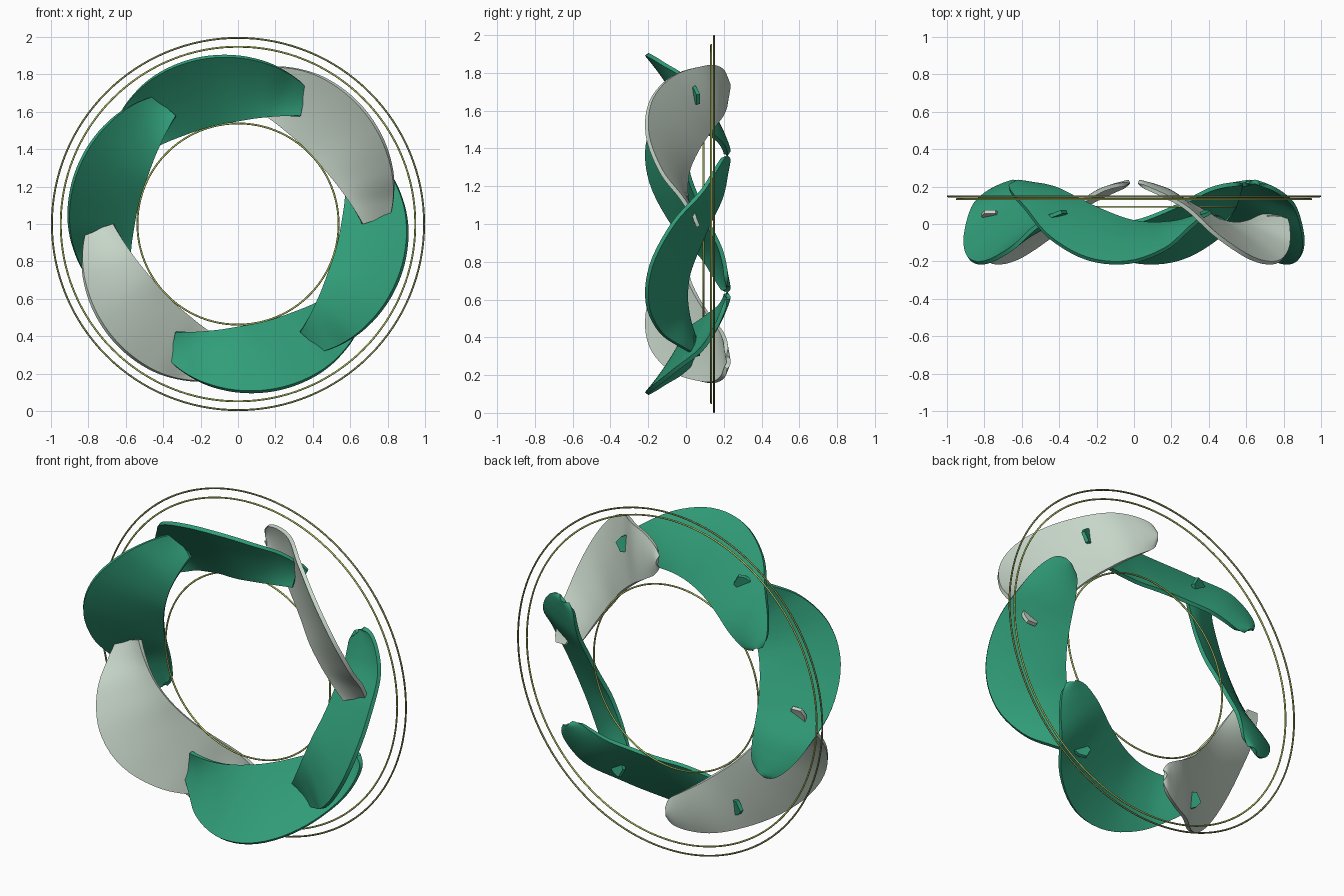
import bpy, math
from mathutils import Vector

if "Cube" in bpy.data.objects:
    bpy.data.objects.remove(bpy.data.objects["Cube"])

def material(name, rgb):
    m = bpy.data.materials.new(name)
    m.diffuse_color = (*rgb, 1)
    m.use_nodes = True
    m.node_tree.nodes["Principled BSDF"].inputs["Base Color"].default_value = m.diffuse_color
    return m

GREEN = material("green", (0.03, 0.34, 0.19))
PALE = material("pale", (0.58, 0.68, 0.59))
YELLOW = material("yellow_green", (0.42, 0.52, 0.12))
OLIVE = material("olive", (0.22, 0.25, 0.08))

# Blade stations: outer edge (angle, radius, depth), inner edge (angle, radius, depth)
STATIONS = [
    (-58, .76, .21, -57.5, .70, .212),
    (-55.5, .81, .195, -55.5, .65, .211),
    (-49, .852, .15, -50, .615, .203),
    (-41, .882, .08, -42, .585, .178),
    (-30, .905, -.07, -30, .556, .12),
    (-16, .910, -.185, -16, .545, .062),
    (-2, .898, -.205, -2, .550, .015),
    (11, .873, -.135, 11, .580, .0),
    (20, .845, -.03, 22, .622, .012),
    (26, .82, .03, 30, .665, .035),
]
STEPS, ACROSS = 5, 10

def catmull(a, b, c, d, t):
    return [0.5 * (2*q + (r-p)*t + (2*p-5*q+4*r-s)*t*t + (3*q-p-3*r+s)*t**3)
            for p, q, r, s in zip(a, b, c, d)]

def resample(pts):
    n, out = len(pts), []
    for i in range(n - 1):
        for k in range(STEPS):
            out.append(catmull(pts[max(i-1, 0)], pts[i], pts[i+1],
                               pts[min(i+2, n-1)], k / STEPS))
    return out + [list(pts[-1])]

def point(deg, r, y):
    a = math.radians(deg)
    return Vector((r * math.sin(a), y, 1 + r * math.cos(a)))

def sheet(name, grid, mat, thick):
    nc = len(grid[0])
    verts = [v for row in grid for v in row]
    faces = [(i*nc+j, i*nc+j+1, (i+1)*nc+j+1, (i+1)*nc+j)
             for i in range(len(grid)-1) for j in range(nc-1)]
    me = bpy.data.meshes.new(name)
    me.from_pydata(verts, [], faces)
    me.materials.append(mat)
    ob = bpy.data.objects.new(name, me)
    bpy.context.collection.objects.link(ob)
    s = ob.modifiers.new("thickness", 'SOLIDIFY')
    s.thickness, s.offset = thick, 0
    bpy.ops.object.select_all(action='DESELECT')
    ob.select_set(True)
    bpy.context.view_layer.objects.active = ob
    bpy.ops.object.modifier_apply(modifier=s.name)
    bpy.ops.object.shade_smooth_by_angle(angle=math.radians(35))
    return ob

# Six overlapping twisted blades, each with a tab slotted into the next one
rows = resample(STATIONS)
for n, mat in enumerate([GREEN, PALE, GREEN, GREEN, PALE, GREEN]):
    turn = 60 * n
    grid = []
    for ao, ro, yo, ai, ri, yi in rows:
        outer, inner = point(ao + turn, ro, yo), point(ai + turn, ri, yi)
        row = []
        for j in range(ACROSS + 1):
            t = j / ACROSS
            p = outer.lerp(inner, t)
            p.y += 0.06 * t * (1 - t)
            row.append(p)
        grid.append(row)
    sheet(f"blade_{n+1}", grid, mat, 0.022)
    tab = [[point(a + turn, r, y) for r in (rm + h, rm - h)]
           for a, rm, h, y in ((25, .765, .05, .035), (28.5, .77, .045, .05), (31, .77, .03, .065))]
    sheet(f"tab_{n+1}", tab, mat, 0.02)

# Thin hoops behind the blades
for name, radius, depth, mat in (("outer_hoop", .995, .148, OLIVE),
                                 ("middle_hoop", .948, .133, YELLOW),
                                 ("inner_hoop", .538, .092, YELLOW)):
    bpy.ops.mesh.primitive_torus_add(major_radius=radius, minor_radius=.005,
                                     major_segments=128, minor_segments=8,
                                     location=(0, depth, 1), rotation=(math.pi/2, 0, 0))
    hoop = bpy.context.object
    hoop.name = name
    hoop.data.materials.append(mat)
    bpy.ops.object.shade_smooth()
